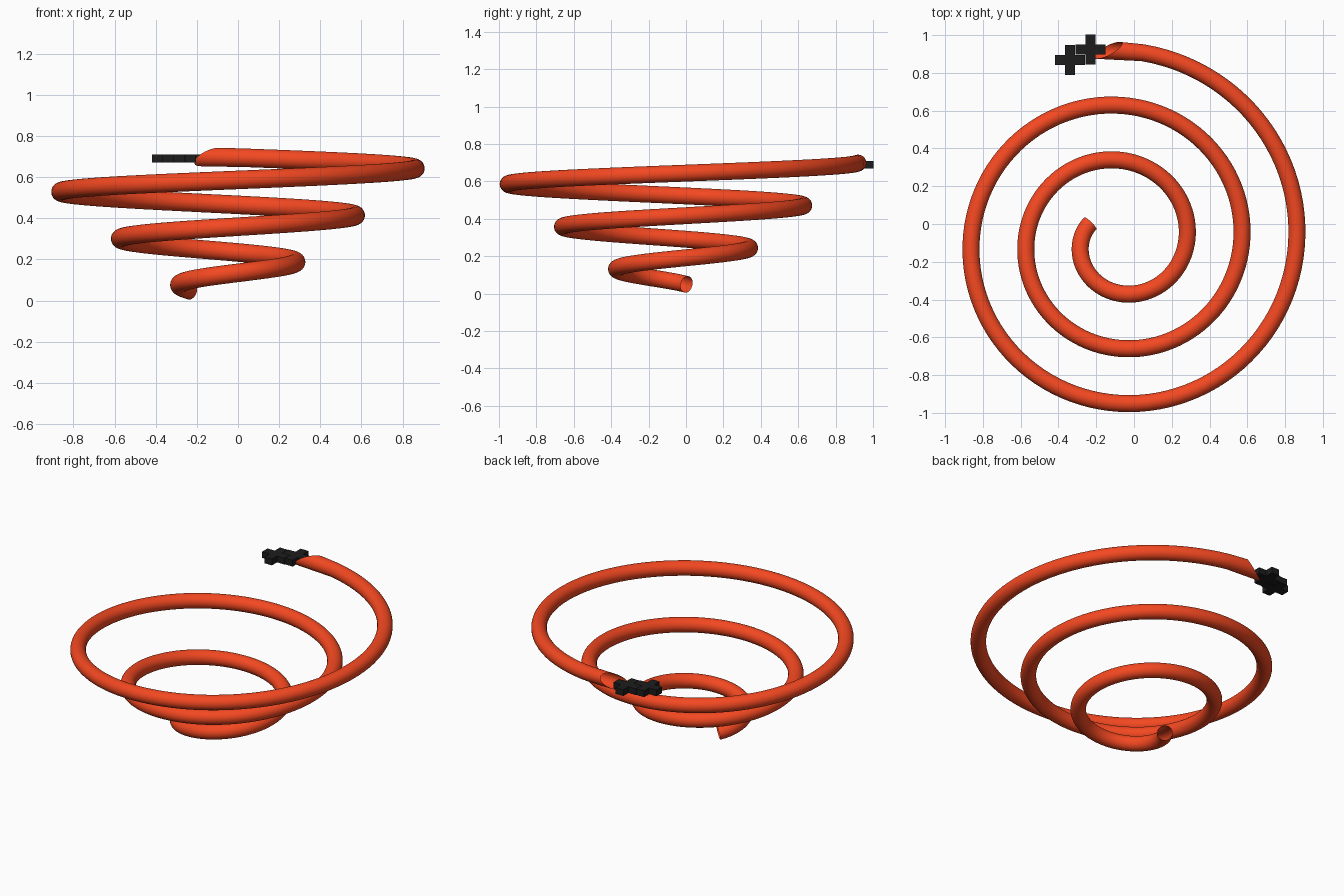
import bpy, bmesh
from math import sin, cos, pi, radians
from mathutils import Vector

if "Cube" in bpy.data.objects:
    bpy.data.objects.remove(bpy.data.objects["Cube"])


def material(name, color):
    m = bpy.data.materials.new(name)
    m.diffuse_color = color
    m.use_nodes = True
    m.node_tree.nodes["Principled BSDF"].inputs["Base Color"].default_value = m.diffuse_color
    return m


def make_object(name, bm, mat):
    bmesh.ops.recalc_face_normals(bm, faces=bm.faces[:])
    mesh = bpy.data.meshes.new(name)
    bm.to_mesh(mesh)
    bm.free()
    mesh.materials.append(mat)
    ob = bpy.data.objects.new(name, mesh)
    bpy.context.collection.objects.link(ob)
    return ob


orange = material("orange", (0.9, 0.065, 0.015, 1))
black = material("black", (0.012, 0.012, 0.012, 1))

# Conical spiral path
START, END = 150, 1174
CX, CY = -0.073, -0.088
TUBE, SIDES, STEPS = 0.045, 32, 300


def path(deg):
    a = radians(deg)
    r = 0.207 + 0.291 * (deg - 180) / 360
    return Vector((CX + r * cos(a), CY + r * sin(a), 0.049 + 0.229 * (deg - START) / 360))


# Open tube swept along the spiral, last ring cut at a slant
bm = bmesh.new()
rings = []
for i in range(STEPS + 1):
    deg = START + (END - 4 - START) * i / STEPS
    p = path(deg)
    t = (path(deg + 0.1) - path(deg - 0.1)).normalized()
    out = t.cross(Vector((0, 0, 1))).normalized()
    up = out.cross(t)
    ring = []
    for k in range(SIDES):
        u, v = cos(2 * pi * k / SIDES), sin(2 * pi * k / SIDES)
        q = p + TUBE * (u * out + v * up)
        if i == STEPS:
            q.x = -0.138 + 0.06 * u + 0.045 * v
        ring.append(bm.verts.new(q))
    # skip rings that would overlap the slanted end
    if END - 9 < deg and i < STEPS:
        for vert in ring:
            bm.verts.remove(vert)
        continue
    rings.append(ring)
for a, b in zip(rings, rings[1:]):
    for k in range(SIDES):
        n = (k + 1) % SIDES
        bm.faces.new((a[k], a[n], b[n], b[k]))
coil = make_object("spiral_tube", bm, orange)
for poly in coil.data.polygons:
    poly.use_smooth = True


# Flat plus-shaped pieces at the top end
def plus(name, x, y):
    L, w, h = 0.079, 0.027, 0.02
    outline = [(w, w), (w, L), (-w, L), (-w, w), (-L, w), (-L, -w),
               (-w, -w), (-w, -L), (w, -L), (w, -w), (L, -w), (L, w)]
    bm = bmesh.new()
    face = bm.faces.new([bm.verts.new((x + a, y + b, 0.69 - h)) for a, b in outline])
    ext = bmesh.ops.extrude_face_region(bm, geom=[face])
    top = [g for g in ext["geom"] if isinstance(g, bmesh.types.BMVert)]
    bmesh.ops.translate(bm, verts=top, vec=(0, 0, 2 * h))
    if not any(f.normal.z < -0.5 and f.calc_center_median().z < 0.68 for f in bm.faces):
        bottom = [v for v in bm.verts if v not in top]
        if not any(all(v in bottom for v in f.verts) for f in bm.faces):
            bm.faces.new(bottom)
    make_object(name, bm, black)


plus("end_plus_outer", -0.339, 0.868)
plus("end_plus_inner", -0.231, 0.924)
